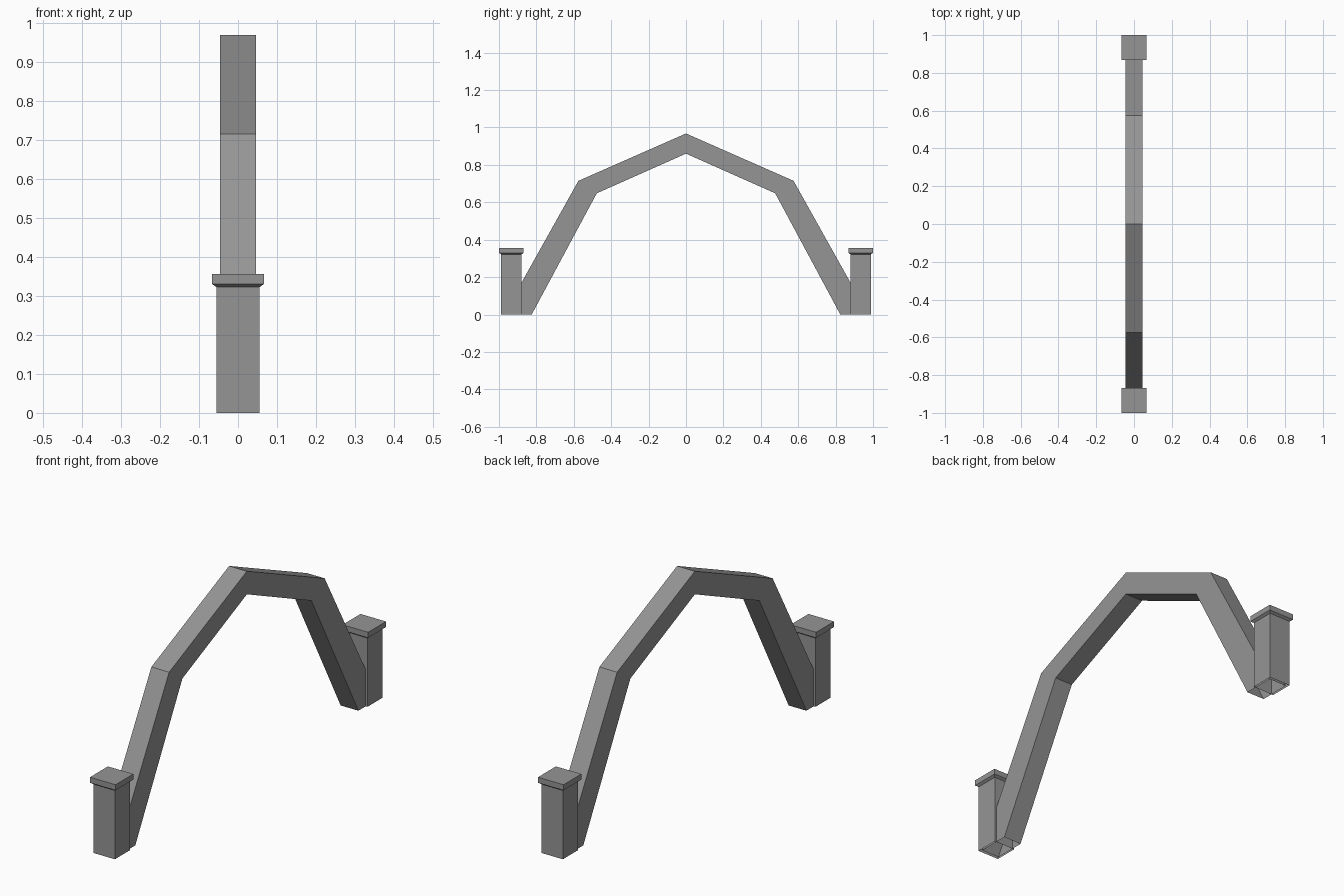
import bpy
import bmesh

cube = bpy.data.objects.get("Cube")
if cube:
    bpy.data.objects.remove(cube, do_unlink=True)

stone = bpy.data.materials.new("grey_stone")
stone.use_nodes = True
stone.diffuse_color = (0.3, 0.3, 0.3, 1)
stone.node_tree.nodes["Principled BSDF"].inputs["Base Color"].default_value = (0.3, 0.3, 0.3, 1)


def finish(bm, name):
    bmesh.ops.recalc_face_normals(bm, faces=bm.faces)
    mesh = bpy.data.meshes.new(name)
    bm.to_mesh(mesh)
    bm.free()
    mesh.materials.append(stone)
    obj = bpy.data.objects.new(name, mesh)
    bpy.context.collection.objects.link(obj)
    return obj


def loft(name, rings, cap_end=False):
    """Join successive four-cornered rings with flat faces."""
    bm = bmesh.new()
    loops = [[bm.verts.new(p) for p in ring] for ring in rings]
    for a, b in zip(loops, loops[1:]):
        for i in range(4):
            j = (i + 1) % 4
            bm.faces.new((a[i], a[j], b[j], b[i]))
    if cap_end:
        bm.faces.new(loops[-1])
    return finish(bm, name)


def square(half, y, z):
    return [(sx * half, y + sy * half, z)
            for sx, sy in ((-1, -1), (1, -1), (1, 1), (-1, 1))]


# Angular arch: matching outer and inner corner points, mirrored front to back
half_width = 0.046
outer = [(-0.975, 0), (-0.575, 0.715), (0, 0.968)]
inner = [(-0.825, 0), (-0.477, 0.648), (0, 0.86)]
outer += [(-y, z) for y, z in reversed(outer[:-1])]
inner += [(-y, z) for y, z in reversed(inner[:-1])]
loft("arch_beam", [
    [(-half_width, *o), (half_width, *o), (half_width, *i), (-half_width, *i)]
    for o, i in zip(outer, inner)])

# Square end posts with flared caps, open underneath
post_half, cap_half = 0.055, 0.066
for label, side in (("front", -1), ("back", 1)):
    y = side * (1 - cap_half)
    loft(label + "_post", [square(post_half, y, 0), square(post_half, y, 0.322)])
    loft(label + "_post_cap", [
        square(post_half, y, 0.322),
        square(cap_half, y, 0.33),
        square(cap_half, y, 0.356)], cap_end=True)
